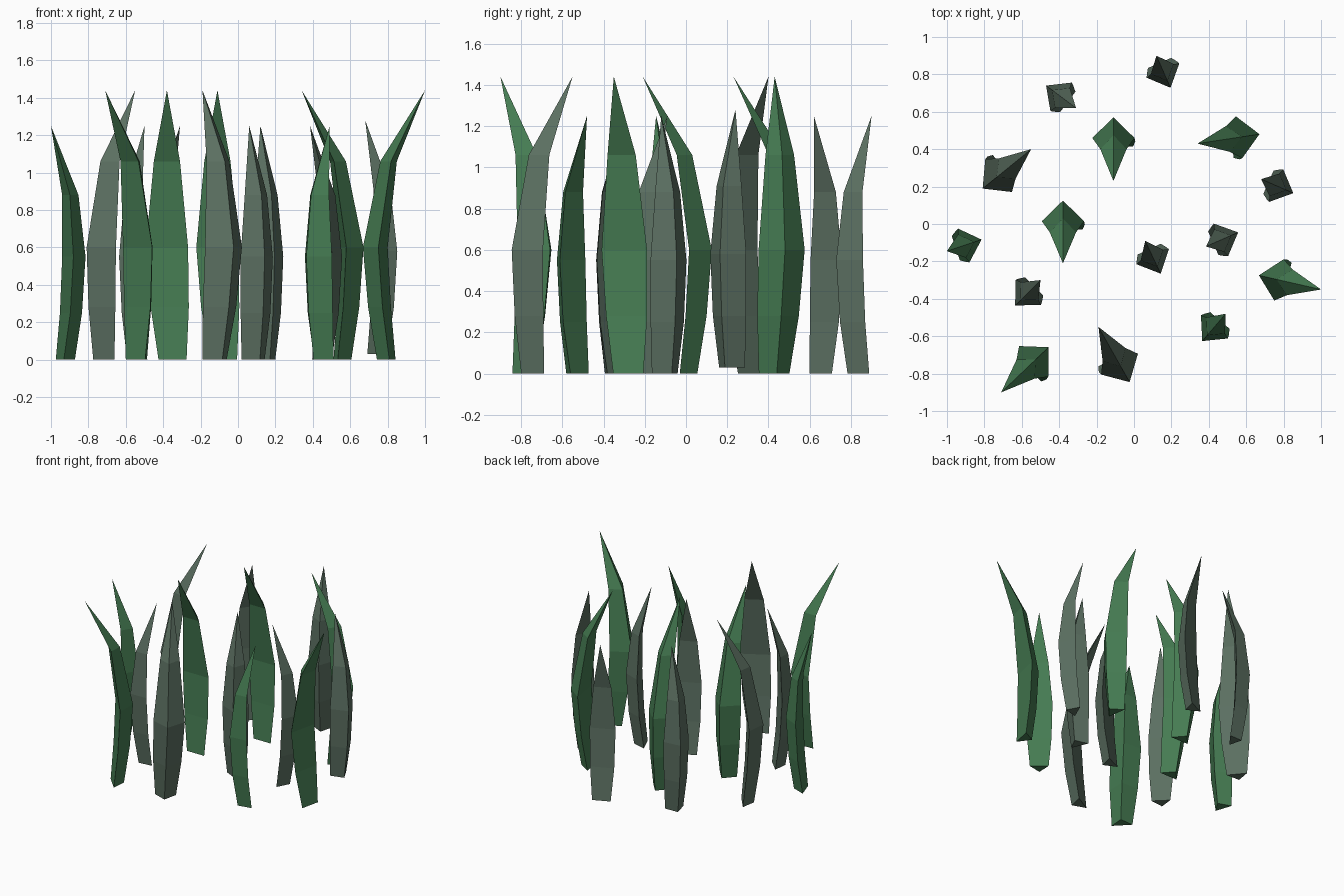
import bpy, bmesh
from mathutils import Vector

if "Cube" in bpy.data.objects:
    bpy.data.objects.remove(bpy.data.objects["Cube"])


def material(name, rgb):
    m = bpy.data.materials.new(name)
    m.diffuse_color = (*rgb, 1)
    m.use_nodes = True
    m.node_tree.nodes["Principled BSDF"].inputs["Base Color"].default_value = m.diffuse_color
    return m


GREEN = material("leaf_green", (0.06, 0.20, 0.085))
GREY = material("leaf_grey_green", (0.105, 0.16, 0.12))

# blade stations: height, flat front, back ridge, half width, sideways shift
TALL = [(0.0, 0.04, -0.045, 0.075, 0.03),
        (0.28, 0.012, -0.09, 0.102, 0.015),
        (0.6, -0.005, -0.115, 0.113, 0.0),
        (1.06, 0.055, -0.02, 0.07, 0.0)]
SHORT = [(0.0, 0.045, -0.04, 0.068, 0.0),
         (0.25, 0.015, -0.08, 0.088, 0.0),
         (0.55, 0.0, -0.10, 0.095, 0.0),
         (0.88, 0.01, -0.06, 0.066, 0.0)]


def blade(name, stations, height, centre, tip, mat, base=0.0):
    """Three-sided curved blade, flat in front and ridged behind."""
    c, t = Vector(centre), Vector(tip)
    u = (t - c).normalized()
    v = Vector((-u.y, u.x))
    bm = bmesh.new()
    rings = []
    for z, front, back, half, shift in stations:
        section = [(front, shift - half), (front, shift + half), (back, shift)]
        rings.append([bm.verts.new((*(c + u * a + v * b), z + base))
                      for a, b in section])
    point = bm.verts.new((*t, height + base))
    bm.faces.new(rings[0])
    for lo, hi in zip(rings, rings[1:]):
        for i in range(3):
            j = (i + 1) % 3
            bm.faces.new((lo[i], lo[j], hi[j], hi[i]))
    for i in range(3):
        bm.faces.new((rings[-1][i], rings[-1][(i + 1) % 3], point))
    bmesh.ops.recalc_face_normals(bm, faces=bm.faces)
    mesh = bpy.data.meshes.new(name)
    bm.to_mesh(mesh)
    bm.free()
    mesh.materials.append(mat)
    bpy.context.collection.objects.link(bpy.data.objects.new(name, mesh))


# tall blades with strongly bent tips: centre, tip, colour
tall = [((-0.72, 0.262), (-0.55, 0.40), GREY),
        ((-0.11, 0.455), (-0.11, 0.23), GREEN),
        ((0.557, 0.463), (0.34, 0.43), GREEN),
        ((0.78, -0.30), (1.0, -0.35), GREEN),
        ((-0.38, 0.01), (-0.38, -0.21), GREEN),
        ((-0.54, -0.738), (-0.71, -0.90), GREEN),
        ((-0.08, -0.745), (-0.19, -0.55), GREY)]
for i, (c, t, m) in enumerate(tall):
    blade(f"tall_blade_{i + 1}", TALL, 1.44, c, t, m)

# short blades: centre, tip, colour, base height
short = [((-0.39, 0.68), (-0.31, 0.62), GREY, 0),
         ((0.155, 0.82), (0.12, 0.90), GREY, 0),
         ((0.76, 0.205), (0.68, 0.24), GREY, 0.03),
         ((-0.91, -0.115), (-1.0, -0.145), GREEN, 0),
         ((-0.565, -0.365), (-0.50, -0.30), GREY, 0),
         ((0.10, -0.175), (0.06, -0.09), GREY, 0),
         ((0.465, -0.085), (0.385, -0.12), GREY, 0),
         ((0.43, -0.55), (0.49, -0.48), GREEN, 0)]
for i, (c, t, m, b) in enumerate(short):
    blade(f"short_blade_{i + 1}", SHORT, 1.25, c, t, m, b)
